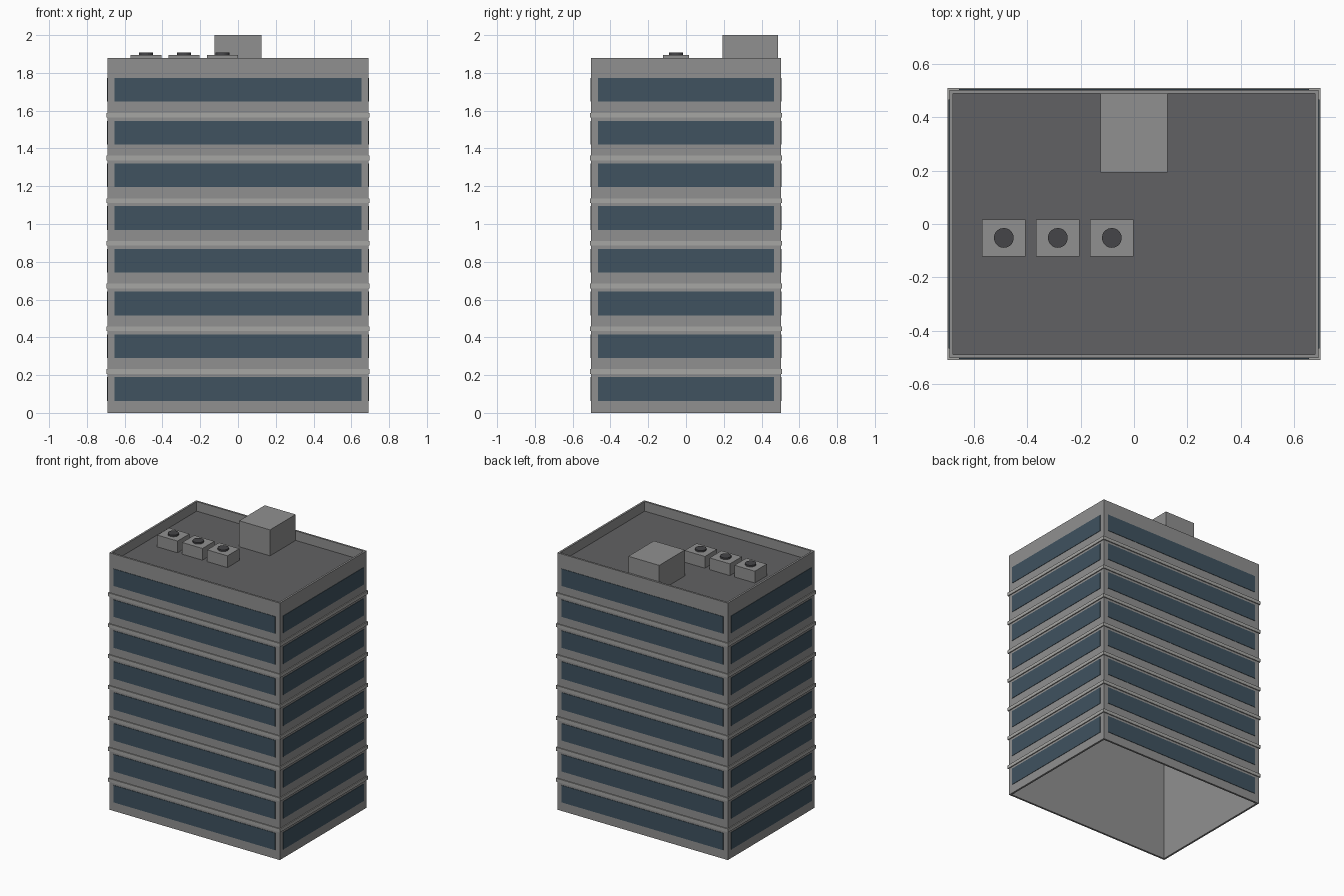
import bpy, bmesh

if "Cube" in bpy.data.objects:
    bpy.data.objects.remove(bpy.data.objects["Cube"])

HX, HY, TOP = 0.69, 0.502, 1.88     # wall half sizes and parapet top
WALL = 0.014                        # wall thickness
DECK, FLOORS = 1.81, 8
PITCH = DECK / FLOORS


def material(name, r, g, b):
    m = bpy.data.materials.new(name)
    m.diffuse_color = (r, g, b, 1)
    m.use_nodes = True
    m.node_tree.nodes["Principled BSDF"].inputs["Base Color"].default_value = m.diffuse_color
    return m


CONCRETE = material("concrete", 0.28, 0.28, 0.28)
BAND = material("band_grey", 0.38, 0.38, 0.37)
ROOF = material("roof_grey", 0.12, 0.12, 0.125)
GLASS = material("dark_glass", 0.05, 0.085, 0.115)
DARK = material("fan_dark", 0.06, 0.06, 0.065)


def finish(name, bm, mat):
    bmesh.ops.recalc_face_normals(bm, faces=bm.faces)
    me = bpy.data.meshes.new(name)
    bm.to_mesh(me)
    bm.free()
    me.materials.append(mat)
    ob = bpy.data.objects.new(name, me)
    bpy.context.collection.objects.link(ob)
    return ob


def box(name, x0, x1, y0, y1, z0, z1, mat):
    bm = bmesh.new()
    bmesh.ops.create_cube(bm, size=1)
    for v in bm.verts:
        v.co = (x1 if v.co.x > 0 else x0, y1 if v.co.y > 0 else y0,
                z1 if v.co.z > 0 else z0)
    return finish(name, bm, mat)


def ring(name, hx, hy, t, z0, z1, mat):
    """Rectangular tube, open at the top and bottom, with wall thickness t."""
    bm = bmesh.new()
    signs = [(-1, -1), (1, -1), (1, 1), (-1, 1)]
    section = [(0, z0), (0, z1), (t, z1), (t, z0)]
    loops = [[bm.verts.new((sx * (hx - d), sy * (hy - d), z)) for d, z in section]
             for sx, sy in signs]
    for i in range(4):
        a, b = loops[i], loops[(i + 1) % 4]
        for j in range(4):
            k = (j + 1) % 4
            bm.faces.new((a[j], b[j], b[k], a[k]))
    return finish(name, bm, mat)


# Hollow outer walls with parapet, and roof deck
ring("outer_walls", HX, HY, WALL, 0, TOP, CONCRETE)
box("roof_deck", -HX + WALL, HX - WALL, -HY + WALL, HY - WALL, DECK - 0.02, DECK, ROOF)

# Window strips on all four sides, one row per floor
WX, WY, OUT = 0.654, 0.466, 0.003
for f in range(FLOORS):
    z0 = f * PITCH + 0.064
    z1 = z0 + 0.125
    for side, s in (("a", -1), ("b", 1)):
        ys = sorted((s * (HY - 0.008), s * (HY + OUT)))
        xs = sorted((s * (HX - 0.008), s * (HX + OUT)))
        box(f"long_window_{side}_{f + 1}", -WX, WX, *ys, z0, z1, GLASS)
        box(f"short_window_{side}_{f + 1}", *xs, -WY, WY, z0, z1, GLASS)

# Projecting floor bands
for f in range(1, FLOORS):
    z = f * PITCH
    ring(f"floor_band_{f}", HX + 0.007, HY + 0.007, 0.012, z - 0.02, z + 0.005, BAND)

# Lift house at the back of the roof
box("lift_house", -0.125, 0.125, 0.192, HY - WALL, DECK, 2.0, CONCRETE)

# Rooftop cooling units with round fans
for i, x in enumerate((-0.487, -0.285, -0.083)):
    y = -0.052
    box(f"cooling_unit_{i + 1}", x - 0.082, x + 0.082, y - 0.069, y + 0.069,
        DECK, 1.896, CONCRETE)
    bm = bmesh.new()
    bmesh.ops.create_cone(bm, cap_ends=True, segments=20, radius1=0.037,
                          radius2=0.037, depth=0.014)
    bmesh.ops.translate(bm, verts=bm.verts, vec=(x, y, 1.901))
    finish(f"cooling_fan_{i + 1}", bm, DARK)
